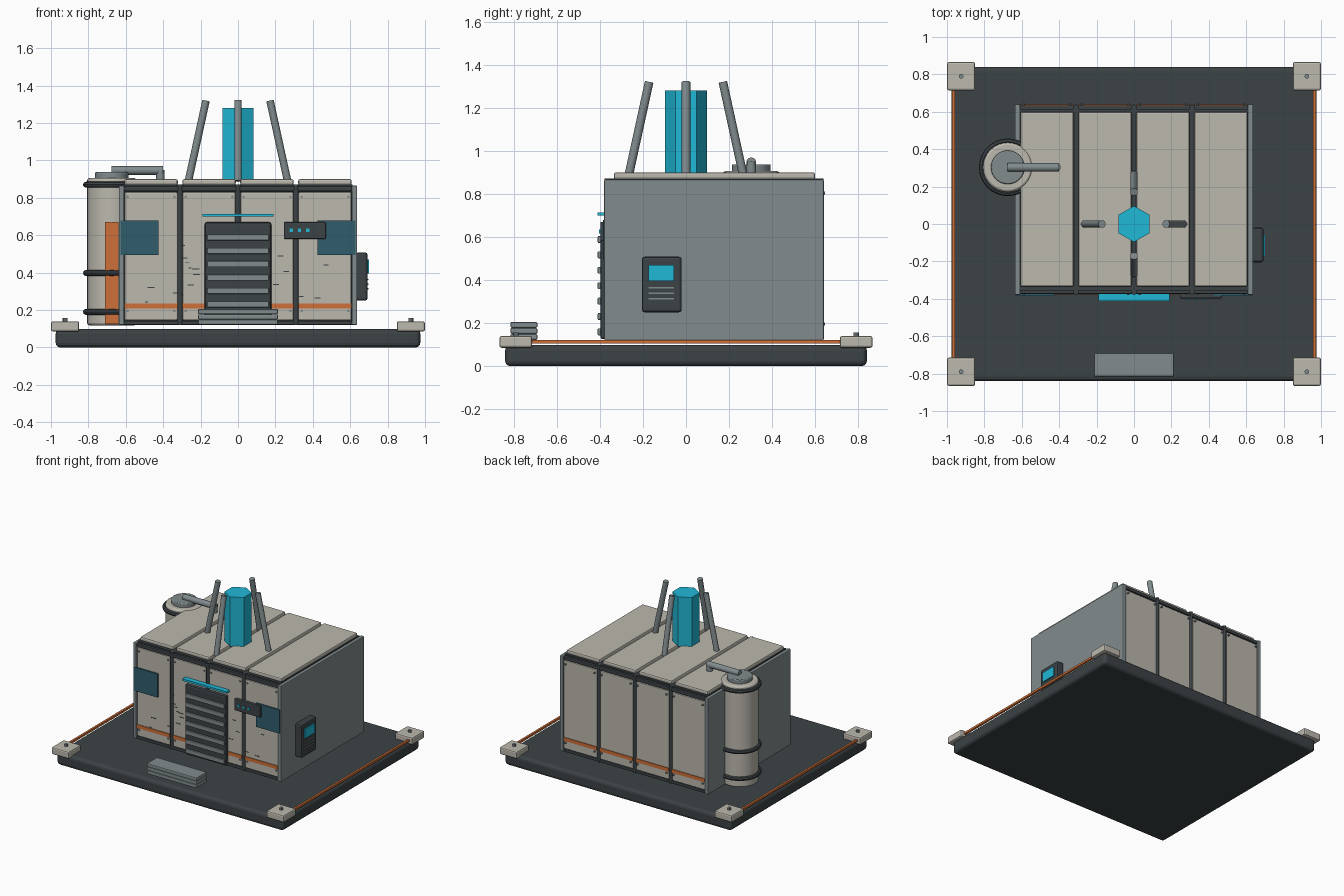
import bpy, bmesh, math, random
from mathutils import Vector, Matrix

if "Cube" in bpy.data.objects:
    bpy.data.objects.remove(bpy.data.objects["Cube"])

random.seed(4)


def material(name, rgb):
    m = bpy.data.materials.new(name)
    m.diffuse_color = (*rgb, 1)
    m.use_nodes = True
    m.node_tree.nodes["Principled BSDF"].inputs["Base Color"].default_value = m.diffuse_color
    return m


CREAM = material("cream", (0.50, 0.48, 0.42))
DARK = material("dark", (0.045, 0.055, 0.06))
GREY = material("steel", (0.22, 0.26, 0.27))
ORANGE = material("orange", (0.62, 0.16, 0.04))
CYAN = material("cyan", (0.015, 0.48, 0.68))
GLASS = material("glass", (0.03, 0.11, 0.15))


def finish(name, bm, mat, bevel=0, segments=2, smooth=False):
    me = bpy.data.meshes.new(name)
    bm.to_mesh(me)
    bm.free()
    ob = bpy.data.objects.new(name, me)
    bpy.context.collection.objects.link(ob)
    me.materials.append(mat)
    if bevel:
        mod = ob.modifiers.new("bevel", "BEVEL")
        mod.width = bevel
        mod.segments = segments
    if smooth:
        bpy.ops.object.select_all(action="DESELECT")
        ob.select_set(True)
        bpy.context.view_layer.objects.active = ob
        bpy.ops.object.shade_smooth_by_angle(angle=math.radians(40))
    return ob


def boxes(name, items, mat, bevel=0, segments=2):
    """Each item is (x0, x1, y0, y1, z0, z1)."""
    bm = bmesh.new()
    for x0, x1, y0, y1, z0, z1 in items:
        c = Vector((x0 + x1, y0 + y1, z0 + z1)) / 2
        m = Matrix.Translation(c) @ Matrix.Diagonal((x1 - x0, y1 - y0, z1 - z0, 1))
        bmesh.ops.create_cube(bm, size=1, matrix=m)
    return finish(name, bm, mat, bevel, segments)


def rods(name, items, radius, mat, sides=16, bevel=0, turn=0, smooth=True):
    """Each item is (start, end)."""
    bm = bmesh.new()
    for a, b in items:
        a, b = Vector(a), Vector(b)
        d = b - a
        rot = d.to_track_quat("Z", "Y").to_matrix().to_4x4()
        m = Matrix.Translation((a + b) / 2) @ rot @ Matrix.Rotation(turn, 4, "Z")
        bmesh.ops.create_cone(bm, cap_ends=True, segments=sides, radius1=radius,
                              radius2=radius, depth=d.length, matrix=m)
    return finish(name, bm, mat, bevel, 2, smooth)


SIGNS = [(sx, sy) for sx in (-1, 1) for sy in (-1, 1)]
COLS = [-0.465, -0.155, 0.155, 0.465]
POSTS = [-0.31, 0, 0.31]

# Base slab, corner feet, edge strips
boxes("base_slab", [(-0.975, 0.975, -0.84, 0.84, 0, 0.098)], DARK, 0.025, 3)
boxes("corner_blocks", [(x * 0.924 - 0.075, x * 0.924 + 0.075, y * 0.79 - 0.076, y * 0.79 + 0.076,
                         0.085, 0.14) for x, y in SIGNS], CREAM, 0.01)
rods("corner_bolts", [((x * 0.924, y * 0.79, 0.13), (x * 0.924, y * 0.79, 0.157))
                      for x, y in SIGNS], 0.013, GREY, 8)
boxes("edge_strips", [(s * 0.965 - 0.008, s * 0.965 + 0.008, -0.715, 0.715, 0.105, 0.121)
                      for s in (-1, 1)], ORANGE)

# Hut body: dark core, side walls, wall and roof panels
boxes("hut_core", [(-0.612, 0.612, -0.355, 0.615, 0.12, 0.872)], DARK)
boxes("side_walls", [(s * 0.623 - 0.014, s * 0.623 + 0.014, -0.38, 0.64, 0.12, 0.866)
                     for s in (-1, 1)], GREY, 0.006)
boxes("wall_panels", [(c - 0.142, c + 0.142, y - 0.011, y + 0.011, 0.145, 0.83)
                      for c in COLS for y in (-0.362, 0.622)], CREAM, 0.006)
boxes("wall_rails", [(-0.61, 0.61, y - 0.012, y + 0.012, z0, z1)
                     for y in (-0.362, 0.622) for z0, z1 in ((0.835, 0.862), (0.12, 0.142))],
      DARK, 0.006)
rods("wall_posts", [((x, y, 0.12), (x, y, 0.872)) for x in POSTS for y in (-0.364, 0.624)],
     0.015, DARK, 12)
boxes("roof_panels", [(c - 0.143, c + 0.143, -0.335, 0.6, 0.868, 0.9) for c in COLS],
      CREAM, 0.01)
rods("panel_bolts", [((c + s * 0.125, y0, z), (c + s * 0.125, y1, z))
                     for c in COLS for s in (-1, 1) for z in (0.195, 0.805)
                     for y0, y1 in ((-0.37, -0.38), (0.63, 0.645))], 0.007, GREY, 8)
boxes("wall_stripes", [(c - 0.141, c + 0.141, y - 0.004, y + 0.004, 0.208, 0.235)
                       for c in COLS for y in (-0.374, 0.634)], ORANGE)

# Front scuff marks
marks = []
for i in range(20):
    x, z = random.choice((-1, 1)) * random.uniform(0.2, 0.52), random.uniform(0.19, 0.68)
    w = random.uniform(0.008, 0.02)
    marks.append((x - w, x + w, -0.375, -0.372, z, z + 0.005))
boxes("scuff_marks", marks, DARK)

# Door with slats, light bar, windows and status panel
boxes("door", [(-0.178, 0.178, -0.398, -0.365, 0.125, 0.67)], DARK, 0.012)
boxes("door_slats", [(-0.165, 0.165, -0.41, -0.39, 0.159 + i * 0.0715 - 0.016,
                      0.159 + i * 0.0715 + 0.016) for i in range(7)], GREY, 0.004)
boxes("door_light", [(-0.19, 0.19, -0.412, -0.37, 0.699, 0.714)], CYAN)
boxes("windows", [(s * 0.526 - 0.102, s * 0.526 + 0.102, -0.385, -0.365, 0.495, 0.678)
                  for s in (-1, 1)], GLASS)
boxes("status_panel", [(0.245, 0.47, -0.398, -0.37, 0.58, 0.67)], DARK, 0.006)
boxes("status_lights", [(x - 0.009, x + 0.009, -0.403, -0.39, 0.617, 0.635)
                        for x in (0.285, 0.329, 0.373)], CYAN)

# Entrance step
boxes("entrance_step", [(-0.214, 0.214, -0.815, -0.69, 0.122 + i * 0.028, 0.149 + i * 0.028)
                        for i in range(3)], GREY, 0.006)

# Control box on the right wall
boxes("control_box", [(0.63, 0.692, -0.205, -0.02, 0.25, 0.508)], DARK, 0.012)
boxes("control_screen", [(0.685, 0.7, -0.175, -0.055, 0.395, 0.47)], CYAN)
boxes("control_vents", [(0.685, 0.698, -0.175, -0.055, z, z + 0.007)
                        for z in (0.31, 0.335, 0.36)], GREY)

# Tank with hoops, cap, vertical stripe and pipe
TX, TY = -0.675, 0.303
rods("tank_body", [((TX, TY, 0.118), (TX, TY, 0.905))], 0.132, CREAM, 32, 0.012)
bm = bmesh.new()
for z in (0.19, 0.398, 0.87):
    m = Matrix.Translation((TX, TY, z))
    rings = []
    for i in range(32):
        a = i * math.tau / 32
        rings.append([bm.verts.new(m @ Vector((math.cos(a) * r, math.sin(a) * r, h)))
                      for r, h in [(0.138 + 0.016 * math.cos(b * math.tau / 8),
                                    0.016 * math.sin(b * math.tau / 8)) for b in range(8)]])
    for i in range(32):
        p, q = rings[i], rings[(i + 1) % 32]
        for k in range(8):
            bm.faces.new((p[k], q[k], q[(k + 1) % 8], p[(k + 1) % 8]))
finish("tank_hoops", bm, DARK, smooth=True)
rods("tank_cap", [((TX, TY, 0.9), (TX, TY, 0.937))], 0.09, GREY, 32, 0.006)
boxes("tank_stripe", [(TX - 0.035, TX + 0.035, TY - 0.14, TY - 0.12, 0.125, 0.672)], ORANGE)
rods("tank_pipe", [((TX, TY, 0.946), (-0.4, TY, 0.946)),
                   ((-0.415, TY, 0.895), (-0.415, TY, 0.95))], 0.023, GREY, 16)

# Glowing hexagonal core and its four leaning rods
rods("energy_core", [((0, 0, 0.895), (0, 0, 1.28))], 0.097, CYAN, 6, smooth=False)
rods("core_rods", [((0.265 * x, 0.265 * y, 0.89), (0.171 * x, 0.171 * y, 1.32))
                   for x, y in ((1, 0), (-1, 0), (0, 1), (0, -1))], 0.02, GREY, 12)
